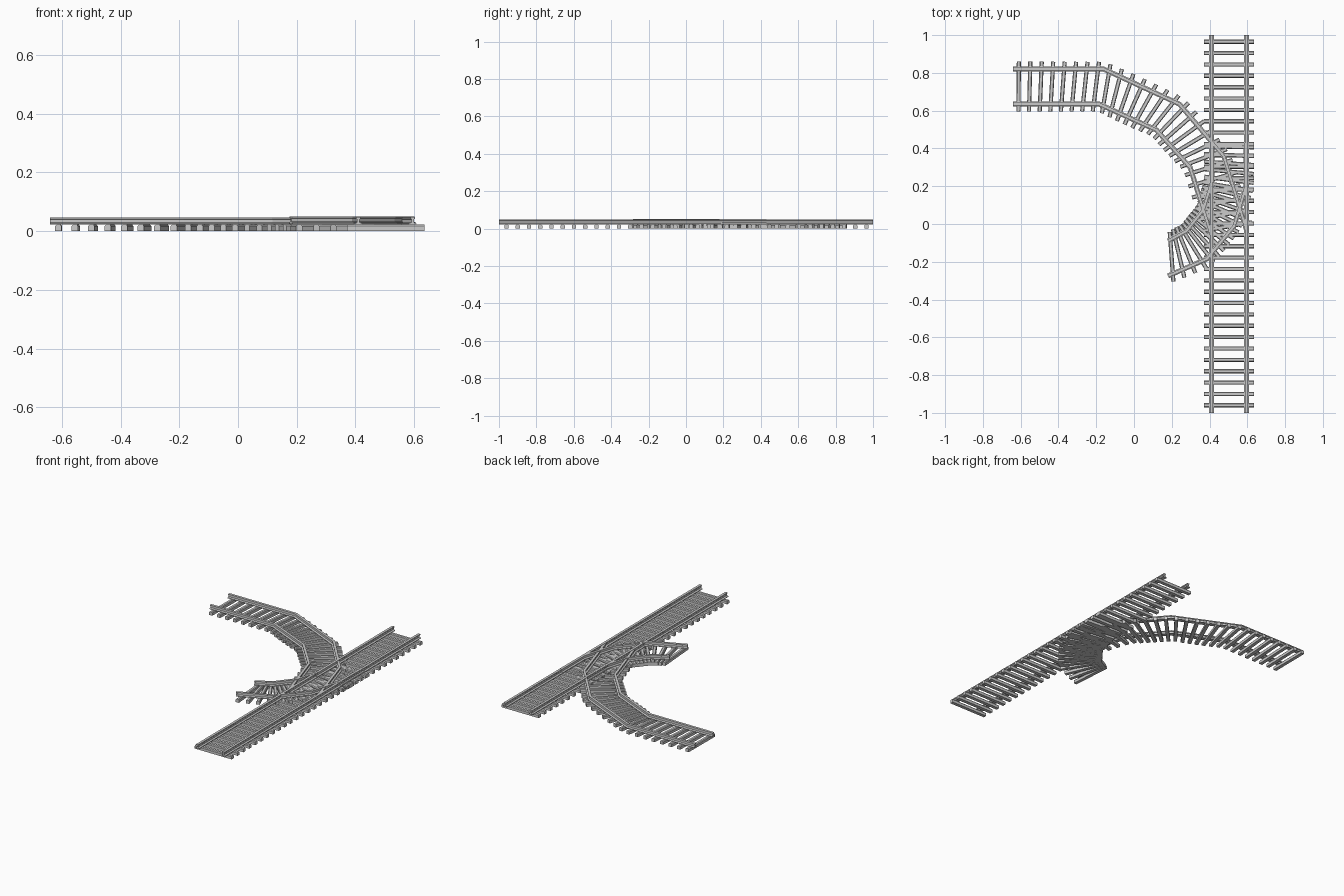
import bpy, bmesh
from mathutils import Vector

if "Cube" in bpy.data.objects:
    bpy.data.objects.remove(bpy.data.objects["Cube"])

# Cross-sections: (sideways, height)
RAIL = [(-.013, .022), (.013, .022), (.013, .026), (.004, .030), (.004, .040), (.008, .042),
        (.008, .047), (-.008, .047), (-.008, .042), (-.004, .040), (-.004, .030), (-.013, .026)]
SLEEPER = [(-.011, 0), (.011, 0), (.011, .017), (.007, .022), (-.007, .022), (-.011, .017)]


def sweep(bm, path, profile, dz=0):
    """Extrude a profile along a flat path with mitred corners."""
    pts = [Vector(p) for p in path]
    dirs = [(b - a).normalized() for a, b in zip(pts, pts[1:])]
    rings = []
    for i, p in enumerate(pts):
        a, b = dirs[max(i - 1, 0)], dirs[min(i, len(dirs) - 1)]
        t = (a + b).normalized()
        n = Vector((-t.y, t.x)) / t.dot(a)
        rings.append([bm.verts.new((p.x + n.x * s, p.y + n.y * s, z + dz)) for s, z in profile])
    k = len(profile)
    for r, q in zip(rings, rings[1:]):
        for j in range(k):
            bm.faces.new((r[j], r[(j + 1) % k], q[(j + 1) % k], q[j]))
    bm.faces.new(rings[0][::-1])
    bm.faces.new(rings[-1])


def finish(bm, name):
    bmesh.ops.recalc_face_normals(bm, faces=bm.faces)
    me = bpy.data.meshes.new(name)
    bm.to_mesh(me)
    bm.free()
    bpy.context.collection.objects.link(bpy.data.objects.new(name, me))


def track(name, outer, inner, counts, dz=0, first=0.5):
    """Two rails, and sleepers spread evenly between matching rail points."""
    for side, path in (("outer", outer), ("inner", inner)):
        bm = bmesh.new()
        sweep(bm, path, RAIL, dz)
        finish(bm, f"{name}_{side}_rail")
    bm = bmesh.new()
    for i, n in enumerate(counts):
        for j in range(n):
            t = (j + first) / n
            a = Vector(outer[i]).lerp(Vector(outer[i + 1]), t)
            b = Vector(inner[i]).lerp(Vector(inner[i + 1]), t)
            mid, d = (a + b) / 2, (a - b).normalized() * .132
            sweep(bm, [mid - d, mid + d], SLEEPER)
    finish(bm, f"{name}_sleepers")


# Main straight line
track("main_line", [(.595, -.99), (.595, .995)], [(.41, -.99), (.41, .995)], [33])
for o in bpy.data.objects:
    if "rail" in o.name:
        for v in o.data.vertices:
            v.co.y = 1 if v.co.y > 0 else -1
            if v.co.z > .04:
                v.co.z += .002

# Large branch curving away to the upper left
track("large_branch",
      [(-.64, .82), (-.16, .82), (.24, .635), (.475, .36), (.595, -.03)],
      [(-.64, .635), (-.185, .635), (.12, .497), (.297, .30), (.41, -.06)],
      [8, 7, 6, 6])

# Short branch curving away to the lower left
track("short_branch",
      [(.18, -.275), (.385, -.185), (.53, -.01), (.593, .2), (.593, .43)],
      [(.18, -.09), (.277, -.037), (.367, .075), (.412, .225), (.412, .43)],
      [4, 6, 6, 5], .003)
